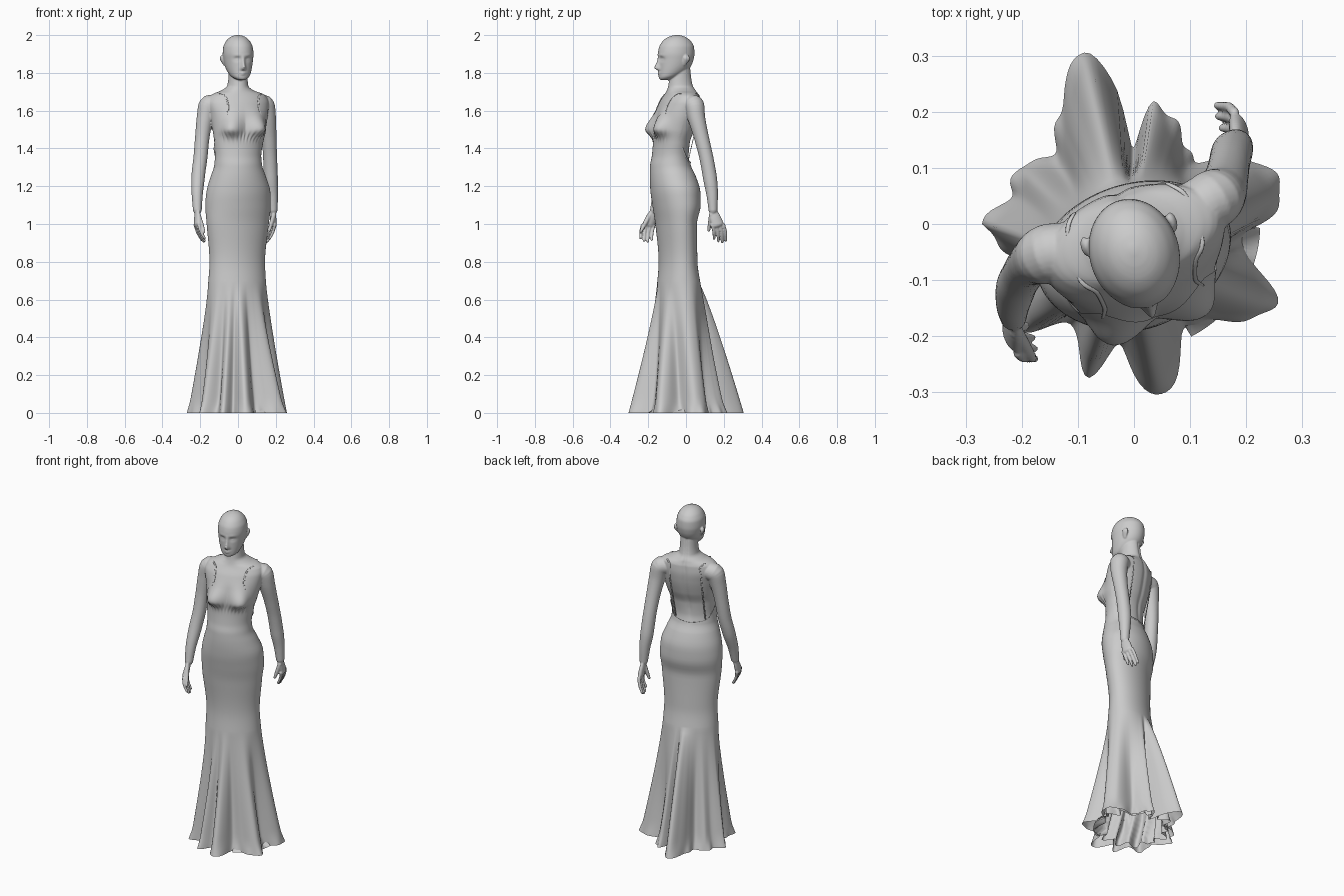
import bpy, math
from mathutils import Vector, Matrix

if "Cube" in bpy.data.objects:
    bpy.data.objects.remove(bpy.data.objects["Cube"])

TURN = math.radians(18)            # whole figure is turned slightly to its left
N = 200                            # points round the dress


def interp(keys, t):
    """Smooth monotone interpolation of (t, v1, v2, ...) rows."""
    if t <= keys[0][0]:
        return list(keys[0][1:])
    if t >= keys[-1][0]:
        return list(keys[-1][1:])
    i = max(k for k in range(len(keys) - 1) if keys[k][0] <= t)
    h = keys[i + 1][0] - keys[i][0]
    s = (t - keys[i][0]) / h

    def sec(k, c):
        return (keys[k + 1][c] - keys[k][c]) / (keys[k + 1][0] - keys[k][0])

    def slope(k, c):
        if k == 0 or k == len(keys) - 1:
            return sec(min(k, len(keys) - 2), c)
        p, q = sec(k - 1, c), sec(k, c)
        return 0 if p * q <= 0 else 2 * p * q / (p + q)

    return [keys[i][c] * (1 + 2 * s) * (1 - s) ** 2 + keys[i + 1][c] * s * s * (3 - 2 * s)
            + h * slope(i, c) * s * (1 - s) ** 2 + h * slope(i + 1, c) * s * s * (s - 1)
            for c in range(1, len(keys[0]))]


def loft(rings, cap=True):
    n, verts, faces = len(rings[0]), [v for r in rings for v in r], []
    for j in range(len(rings) - 1):
        for i in range(n):
            k = (i + 1) % n
            faces.append((j * n + i, j * n + k, (j + 1) * n + k, (j + 1) * n + i))
    if cap:
        faces += [tuple(reversed(range(n))), tuple(range(len(verts) - n, len(verts)))]
    return verts, faces


def make(name, *parts):
    verts, faces = [], []
    for v, f in parts:
        faces += [tuple(i + len(verts) for i in q) for q in f]
        verts += v
    me = bpy.data.meshes.new(name)
    me.from_pydata([tuple(v) for v in verts], [], faces)
    me.polygons.foreach_set("use_smooth", [True] * len(me.polygons))
    ob = bpy.data.objects.new(name, me)
    bpy.context.collection.objects.link(ob)
    return ob


def tube(pts, ref, flat=1.0, steps=6, n=20):
    """Tube through (x, y, z, radius); flat scales the thickness across ref."""
    keys = [(i, *p) for i, p in enumerate(pts)]
    m = (len(pts) - 1) * steps
    path = [interp(keys, i / steps) for i in range(m + 1)]
    rings = []
    for i, (x, y, z, r) in enumerate(path):
        t = (Vector(path[min(i + 1, m)][:3]) - Vector(path[max(i - 1, 0)][:3])).normalized()
        u = (ref - t * ref.dot(t)).normalized()
        v = t.cross(u)
        c = Vector((x, y, z))
        ring = lambda k: [c + t * k[1] + (u * math.cos(a) + v * flat * math.sin(a)) * r * k[0]
                          for a in (2 * math.pi * q / n for q in range(n))]
        dome = [(.3, .8), (.75, .5)]
        if i == 0:
            rings += [ring((s, -h * r * flat)) for s, h in dome]
        rings.append(ring((1, 0)))
        if i == m:
            rings += [ring((s, h * r * flat)) for s, h in reversed(dome)]
    return loft(rings)


# body silhouette: z, x min, x max, y min, y max
BODY = [(.66, -.157, .147, -.152, .078), (.80, -.148, .14, -.142, .058), (1.0, -.163, .16, -.16, .055),
        (1.1, -.17, .17, -.175, .075), (1.17, -.164, .168, -.185, .073), (1.25, -.142, .145, -.189, .05),
        (1.31, -.123, .125, -.187, .023), (1.36, -.119, .12, -.178, .014), (1.43, -.125, .13, -.172, .02),
        (1.5, -.135, .145, -.17, .045), (1.58, -.15, .158, -.16, .065), (1.64, -.162, .162, -.142, .072),
        (1.675, -.15, .15, -.122, .07), (1.69, -.13, .13, -.112, .063), (1.706, -.09, .085, -.102, .052),
        (1.73, -.058, .055, -.094, .037), (1.78, -.05, .05, -.088, .027), (1.83, -.048, .048, -.085, .022)]
# hem folds: angle in degrees, radius
HEM = [(-180, .265), (-157, .205), (-136, .265), (-122, .2), (-107, .275), (-97, .215), (-82, .307),
       (-62, .2), (-47, .23), (-31, .285), (-10, .19), (13, .265), (24, .25), (48, .15),
       (68, .19), (80, .212), (91, .135), (98, .24), (106, .318), (116, .27), (127, .22), (141, .185),
       (155, .225), (165, .22), (180, .265)]
# neckline of the dress: degrees away from the front, z
NECK = [(0, 1.53), (35, 1.59), (48, 1.6), (68, 1.51), (95, 1.42), (130, 1.335), (180, 1.322)]


def surf(z, phi, off=0.0):
    x0, x1, y0, y1 = interp(BODY, z)
    X2, Y2 = ((x1 - x0) / 2) ** 2, ((y1 - y0) / 2) ** 2
    c2, s2, det = math.cos(TURN) ** 2, math.sin(TURN) ** 2, math.cos(2 * TURN)
    a2, b2 = (c2 * X2 - s2 * Y2) / det, (c2 * Y2 - s2 * X2) / det
    r = 1 / math.sqrt(math.cos(phi) ** 2 / a2 + math.sin(phi) ** 2 / b2)
    if math.sin(phi) < 0:                       # bust
        d = (abs(r * math.cos(phi)) - .062) / .042
        e = (z - 1.5) / (.066 if z > 1.5 else .034)
        r += .045 * math.exp(-d * d - e * e)
    elif z > 1.3:                               # spine hollow
        r -= .006 * math.exp(-(math.cos(phi) / .15) ** 2) * min(1, (z - 1.3) / .1)
    r += off
    return Vector(((x0 + x1) / 2 + r * math.cos(phi + TURN), (y0 + y1) / 2 + r * math.sin(phi + TURN), z))


def skirt(z, phi, lining=False):
    t = max(0, 1 - z / .69)
    th = phi + TURN
    deg = (math.degrees(th) + 180) % 360 - 180
    h = interp(HEM, deg)[0]
    if lining:                                  # shows only in the gap between the right-hand folds
        gap = -64 < deg < 0
        h = .225 if gap and z < .02 else min(.92 * h, .19 + .03 * math.sin(13 * th + 20 * z))
    else:
        h += (.006 * math.sin(23 * th) + .006) * max(0, 1 - z / .06)
        h -= .02 * math.sin(math.pi * t) * max(0, min(1, (.24 - h) / .06))
    train = math.exp(-((deg - 104) / 30) ** 2)  # the back of the skirt swells out sooner
    p = surf(.69, phi, -.01 if lining else .003).lerp(
        Vector((h * math.cos(th), h * math.sin(th), z)), t ** (1.17 - .32 * train))
    p.z = z
    return p


angles = [2 * math.pi * i / N for i in range(N)]

# gown: flared skirt, fitted hips, bodice rising to the neckline
rows = [[skirt(z, a) for a in angles] for z in
        [0, .012, .03, .05] + [.08 + .61 * i / 26 for i in range(27)]]
rows += [[surf(.7 + .56 * i / 26, a, .003) for a in angles] for i in range(27)]
for j in range(1, 31):
    row = []
    for a in angles:
        d = abs((math.degrees(a) + 90 + 180) % 360 - 180)
        z = 1.26 + (interp(NECK, d)[0] - 1.26) * j / 30
        gather = .003 * math.sin(34 * a) * math.exp(-((z - 1.465) / .02) ** 2) * (d < 60)
        row.append(surf(z, a, .003 + gather + (.005 if j > 28 and d > 100 else 0)))
    rows.append(row)
make("gown", loft(rows, False))

# crumpled inner layer of the skirt
make("skirt_lining", loft([[skirt(.45 * i / 14, a, True) for a in angles] for i in range(15)], False))

# thin shoulder straps, stretched straight down the back
for side, name in ((-1, "right_strap"), (1, "left_strap")):
    at = lambda z, d: surf(z, math.radians(-90 + side * d), .002)
    pts = [at(*p) for p in ((1.58, 44), (1.62, 43), (1.65, 46), (1.675, 52), (1.69, 68),
                            (1.69, 115), (1.665, 132), (1.6, 134), (1.335, 130))]
    make(name, tube([(*p, .004) for p in pts], Vector((math.cos(TURN), math.sin(TURN), 0)), .35, 5, 10))

# bare torso and neck
body = [loft([[surf(1.25 + .58 * i / 64, a) for a in angles] for i in range(65)])]

# head: z, half width, y front, y back
HEAD = [(1.762, .014, -.138, -.1), (1.768, .03, -.147, -.08), (1.782, .048, -.15, -.045),
        (1.81, .063, -.15, .0), (1.84, .072, -.15, .026), (1.87, .077, -.151, .038), (1.9, .08, -.153, .043),
        (1.935, .077, -.147, .041), (1.965, .064, -.13, .026), (1.985, .046, -.107, .003),
        (1.996, .026, -.08, -.02), (2.001, .004, -.055, -.043)]
NOSE = [(1.81, 0), (1.817, .014), (1.826, .027), (1.85, .015), (1.88, .005), (1.9, 0)]
pose = Matrix.Translation((0, -.05, 0)) @ Matrix.Rotation(math.radians(16), 4, 'Z') @ Matrix.Translation((0, .053, 0))


def bump(x, z, cx, cz, sx, sz):
    return math.exp(-((abs(x) - cx) / sx) ** 2 - ((z - cz) / sz) ** 2)


rings = []
for i in range(91):
    z = 1.8815 - .1195 * math.cos(math.pi * i / 90)
    w, yf, yb = interp(HEAD, z)
    ring = []
    for k in range(128):
        a = 2 * math.pi * k / 128
        x, y = w * math.cos(a), (yf + yb) / 2 + (yb - yf) / 2 * math.sin(a)
        if math.sin(a) < -.2:                   # face features
            y -= interp(NOSE, z)[0] * math.exp(-(x / (.01 + .1 * max(0, 1.85 - z))) ** 2)
            y += .01 * bump(x, z, .029, 1.873, .015, .011) - .006 * bump(x, z, .03, 1.871, .01, .006)
            y -= .003 * bump(x, z, .03, 1.893, .02, .008)
            y -= .006 * (bump(x, z, 0, 1.802, .018, .004) + bump(x, z, 0, 1.793, .015, .004))
        ring.append(pose @ Vector((x, y, z)))
    rings.append(ring)
body.append(loft(rings))

# ears
for side in (-1, 1):
    verts, faces = tube([(side * .068, -.03, 1.842, .009), (side * .074, -.026, 1.856, .013),
                         (side * .08, -.02, 1.876, .018), (side * .078, -.02, 1.888, .014)], Vector((0, 1, 0)), .5)
    body.append(([pose @ v for v in verts], faces))


# arms with palm, four fingers and a thumb
def arm(pts, knuckle, tip, thumb, ref):
    wrist, knuckle, tip, thumb = Vector(pts[-1][:3]), Vector(knuckle), Vector(tip), Vector(thumb)
    parts = [tube(pts, ref, 1.0, 6, 28)]
    parts.append(tube([(*wrist, .021), (*wrist.lerp(knuckle, .5), .03), (*knuckle, .033)], ref, .5))
    for i, length in enumerate((.8, .95, 1, .9)):
        off = ref * (i - 1.5) * -.021
        end = knuckle.lerp(tip, length)
        mid = knuckle.lerp(end, .5) + (knuckle - Vector((0, -.05, knuckle.z))).normalized() * .006
        parts.append(tube([(*(knuckle + off), .0095), (*(mid + off), .0085), (*(end + off), .007)], ref, 1, 5, 12))
    base = wrist.lerp(knuckle, .25) + ref * .015
    parts.append(tube([(*base, .013), (*base.lerp(thumb, .55), .011), (*thumb, .008)], ref, 1, 5, 12))
    return parts


body += arm([(-.105, -.04, 1.635, .045), (-.152, -.053, 1.63, .053), (-.174, -.063, 1.56, .045),
             (-.19, -.075, 1.45, .038), (-.199, -.09, 1.35, .037), (-.21, -.112, 1.26, .036),
             (-.216, -.148, 1.15, .029), (-.215, -.168, 1.07, .023)],
            (-.216, -.2, .995), (-.178, -.213, .906), (-.18, -.24, .96), Vector((.3, -.95, 0)).normalized())
body += arm([(.095, .025, 1.635, .045), (.138, .042, 1.63, .053), (.155, .056, 1.56, .046),
             (.165, .084, 1.45, .039), (.17, .108, 1.35, .037), (.174, .126, 1.25, .037),
             (.182, .139, 1.15, .03), (.186, .143, 1.07, .023)],
            (.187, .168, .995), (.152, .182, .903), (.165, .12, .965), Vector((.25, -.97, 0)).normalized())

# fuse the skin into one continuous surface
skin = make("body", *body)
fuse = skin.modifiers.new("fuse", 'REMESH')
fuse.mode, fuse.voxel_size, fuse.use_smooth_shade = 'VOXEL', .004, True
soft = skin.modifiers.new("soften", 'SMOOTH')
soft.factor, soft.iterations = .5, 3
